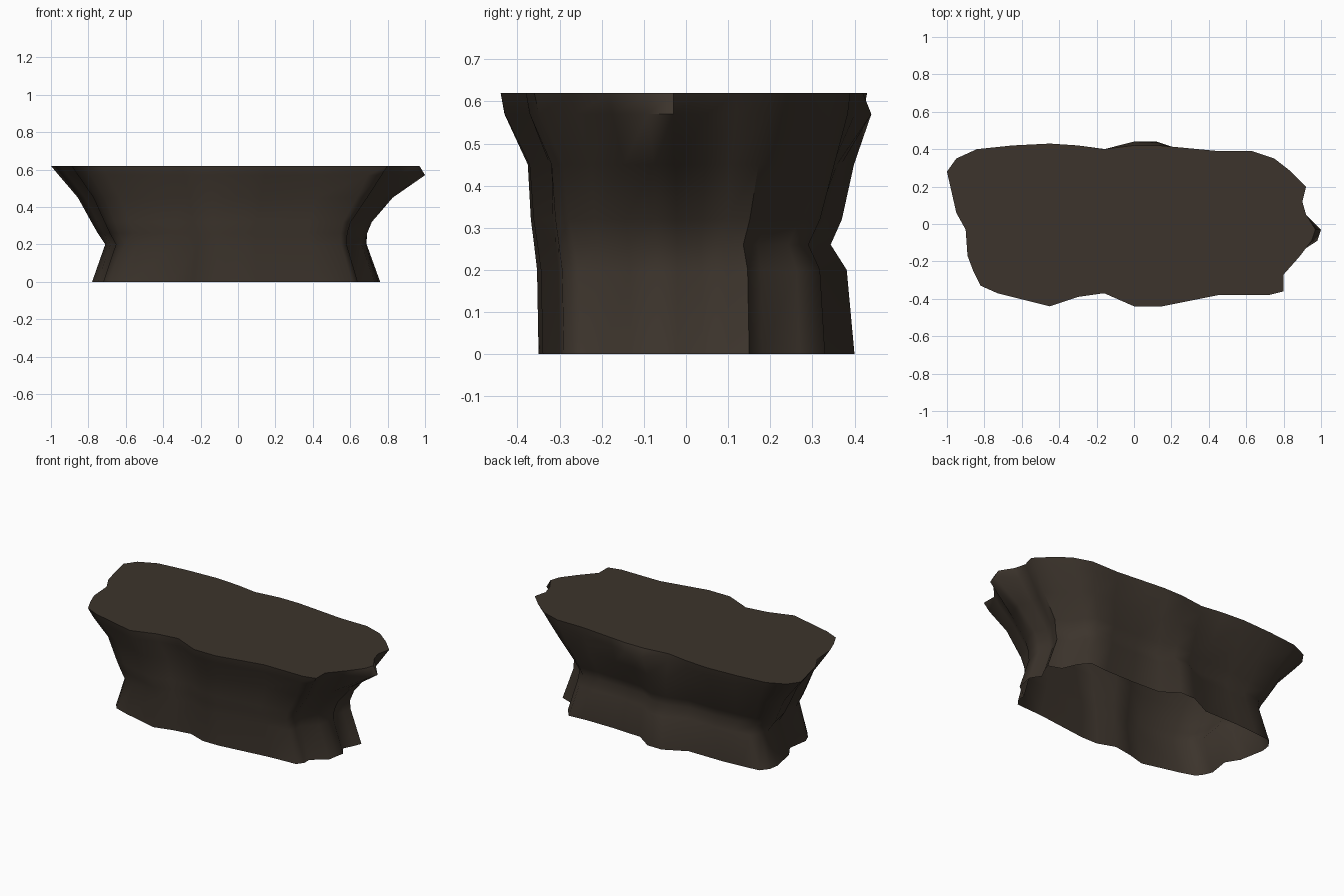
import bpy
import bmesh
import math
from mathutils import Vector

default_cube = bpy.data.objects.get("Cube")
if default_cube:
    bpy.data.objects.remove(default_cube, do_unlink=True)

# Outline of the flat top, counter-clockwise from the +x end
TOP = [(.92, .2), (.84, .28), (.75, .35), (.63, .39), (.45, .39), (.24, .41),
       (.13, .42), (0, .42), (-.16, .4), (-.3, .42), (-.45, .43), (-.65, .42),
       (-.84, .4), (-.95, .35), (-1, .28), (-.95, .06), (-.9, -.03),
       (-.89, -.17), (-.86, -.25), (-.82, -.33), (-.73, -.37), (-.45, -.44),
       (-.3, -.39), (-.16, -.37), (0, -.44), (.15, -.44), (.45, -.38),
       (.72, -.38), (.8, -.36), (.8, -.27), (.88, -.18), (.95, -.09),
       (.97, -.03), (.92, .05), (.9, .12)]

# Outline of the open foot, matched point by point to the top
FOOT = [(.76, .15), (.68, .18), (.64, .27), (.59, .33), (.47, .32), (.28, .32),
        (.09, .33), (-.01, .4), (-.11, .4), (-.25, .33), (-.48, .33), (-.62, .32),
        (-.73, .31), (-.77, .26), (-.78, .2), (-.75, .04), (-.7, -.04),
        (-.72, -.17), (-.7, -.22), (-.67, -.26), (-.58, -.29), (-.35, -.35),
        (-.24, -.32), (-.12, -.3), (-.01, -.34), (.1, -.34), (.43, -.3),
        (.61, -.29), (.64, -.25), (.64, -.2), (.73, -.13), (.74, -.07),
        (.75, -.02), (.71, .04), (.74, .1)]

# Layers: height, blend from foot to top, scale of the +x, -x, -y and +y sides
LAYERS = [(0, 0, 1, 1, 1, 1), (.2, .08, .89, .89, .99, .95),
          (.26, .2, .87, .91, .98, .85), (.32, .33, .87, .92, .97, .91),
          (.45, .55, .95, .95, .94, .97), (.57, .9, .98, .98, 1, 1),
          (.62, 1, 1, 1, 1, 1)]


def layer_point(foot, top, layer):
    height, blend, plus_x, minus_x, front, back = layer
    point = Vector(foot).lerp(Vector(top), blend)
    scale_x = plus_x if point.x > 0 else minus_x
    scale_y = back if point.y > 0 else front
    return Vector((point.x * scale_x, point.y * scale_y, height))


def make_material(name, colour):
    material = bpy.data.materials.new(name)
    material.use_nodes = True
    material.diffuse_color = colour
    shader = next(n for n in material.node_tree.nodes if n.type == "BSDF_PRINCIPLED")
    shader.inputs["Base Color"].default_value = colour
    shader.inputs["Roughness"].default_value = 0.9
    return material


def build_rock():
    bm = bmesh.new()
    rings = [[bm.verts.new(layer_point(foot, top, layer))
              for foot, top in zip(FOOT, TOP)] for layer in LAYERS]

    # Two ledges that stick out just below the rim
    for vert, rim in zip(rings[-2], rings[-1]):
        if rim.co.x > .94:
            vert.co.x, vert.co.y = rim.co.x + .03, rim.co.y
        if rim.co.y > .3 and -.05 < rim.co.x < .2:
            vert.co.y = rim.co.y + .02

    # Walls between neighbouring layers, then the flat top
    count = len(TOP)
    for lower, upper in zip(rings, rings[1:]):
        for i in range(count):
            j = (i + 1) % count
            bm.faces.new((lower[i], lower[j], upper[j], upper[i]))
    top_face = bm.faces.new(rings[-1])
    for edge in top_face.edges:
        edge.smooth = False

    mesh = bpy.data.meshes.new("rock_block")
    bm.to_mesh(mesh)
    bm.free()
    rock = bpy.data.objects.new("rock_block", mesh)
    bpy.context.collection.objects.link(rock)
    return rock


rock = build_rock()
rock.data.materials.append(make_material("dark_brown_stone", (.045, .034, .025, 1)))

# Soft walls with a crisp rim
bpy.ops.object.select_all(action="DESELECT")
rock.select_set(True)
bpy.context.view_layer.objects.active = rock
bpy.ops.object.shade_smooth_by_angle(angle=math.radians(60), keep_sharp_edges=True)
